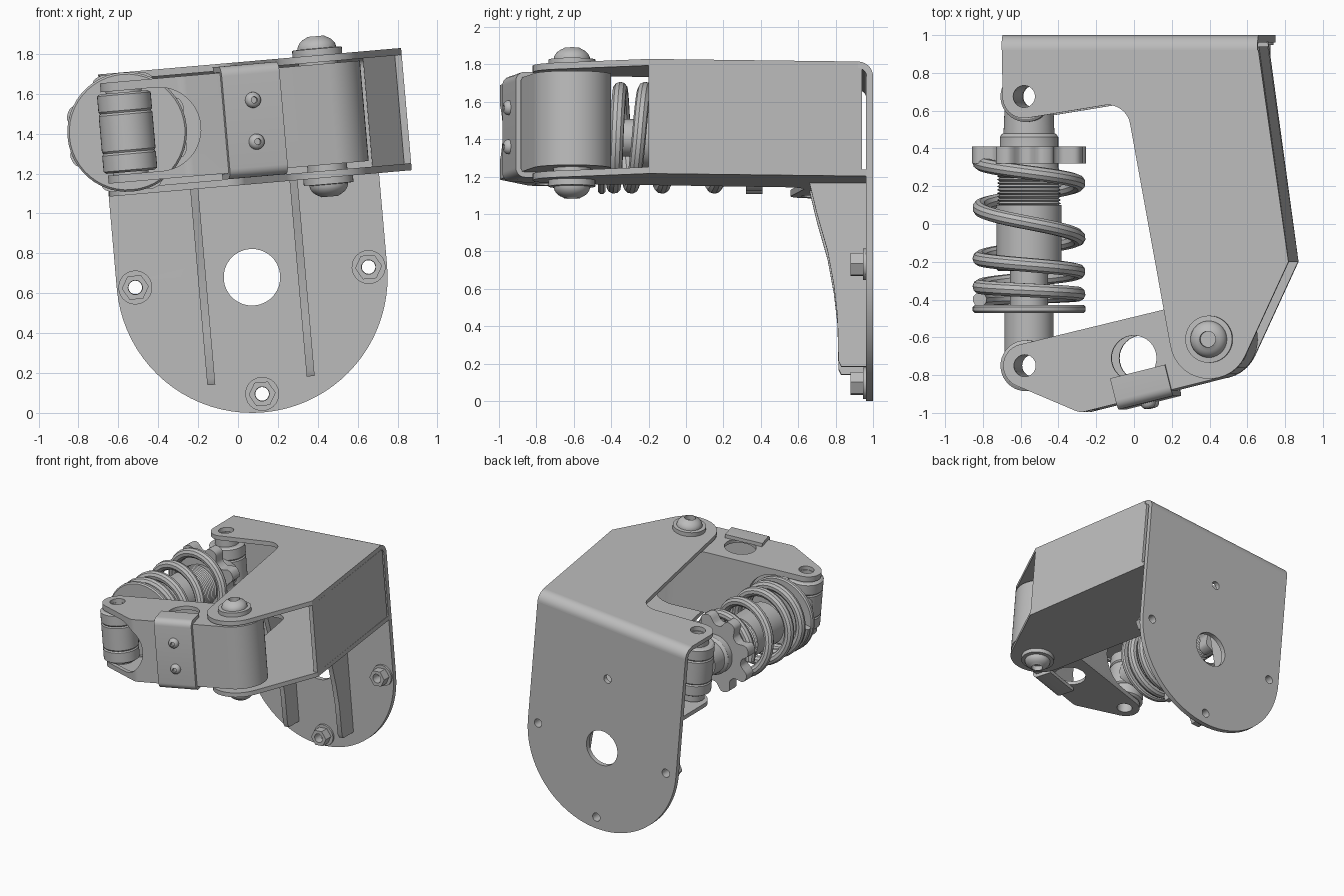
import bpy, bmesh, math
from mathutils import Matrix, Vector

cube = bpy.data.objects.get("Cube")
if cube:
    bpy.data.objects.remove(cube, do_unlink=True)

GREY = (0.5, 0.5, 0.5, 1)
grey = bpy.data.materials.new("plain_grey")
grey.use_nodes = True
grey.diffuse_color = GREY
grey.node_tree.nodes["Principled BSDF"].inputs["Base Color"].default_value = GREY

# The whole bracket leans five degrees about the y axis
LEAN = Matrix.Translation((0.07, 0, 0.68)) @ Matrix.Rotation(math.radians(-5), 4, 'Y')
ALONG = {
    'Z': Matrix.Identity(4),
    'Y': Matrix(((1, 0, 0, 0), (0, 0, -1, 0), (0, 1, 0, 0), (0, 0, 0, 1))),
    'X': Matrix(((0, 0, 1, 0), (1, 0, 0, 0), (0, 1, 0, 0), (0, 0, 0, 1))),
}
MID = 0.78          # height of the shock axis
PIVOT = (0.424, -0.61)
EYE = (-0.56, -0.75)
REAR_EYE = (-0.56, 0.675)


def move(x, y, z):
    return Matrix.Translation((x, y, z))


def finish(name, bm, matrix):
    bmesh.ops.remove_doubles(bm, verts=bm.verts, dist=1e-5)
    bmesh.ops.transform(bm, matrix=LEAN @ matrix, verts=bm.verts)
    bmesh.ops.recalc_face_normals(bm, faces=bm.faces)
    me = bpy.data.meshes.new(name)
    bm.to_mesh(me)
    bm.free()
    me.materials.clear()
    me.materials.append(grey)
    me.shade_smooth()
    me.set_sharp_from_angle(angle=math.radians(32))
    ob = bpy.data.objects.new(name, me)
    bpy.context.collection.objects.link(ob)
    return ob


def curve_mesh(cu):
    ob = bpy.data.objects.new("helper_curve", cu)
    bpy.context.collection.objects.link(ob)
    dg = bpy.context.evaluated_depsgraph_get()
    me = bpy.data.meshes.new_from_object(ob.evaluated_get(dg))
    bm = bmesh.new()
    bm.from_mesh(me)
    bpy.data.objects.remove(ob, do_unlink=True)
    bpy.data.meshes.remove(me)
    return bm


def add_spline(cu, pts, cyclic):
    sp = cu.splines.new('POLY')
    sp.points.add(len(pts) - 1)
    for p, co in zip(sp.points, pts):
        p.co = (*co, 0, 1) if len(co) == 2 else (*co, 1)
    sp.use_cyclic_u = cyclic


def prism(name, loops, axis, lo, hi, matrix=Matrix.Identity(4)):
    """Extrude an outline (first loop) with holes (other loops) along an axis."""
    cu = bpy.data.curves.new(name, 'CURVE')
    cu.dimensions, cu.fill_mode = '2D', 'BOTH'
    cu.extrude = (hi - lo) / 2
    for loop in loops:
        add_spline(cu, loop, True)
    mid = (lo + hi) / 2
    shift = move(0, 0, -mid if axis == 'Y' else mid)
    return finish(name, curve_mesh(cu), matrix @ ALONG[axis] @ shift)


def lathe(name, profile, matrix, steps=40):
    """Spin a (radius, height) profile around the local z axis."""
    bm = bmesh.new()
    vs = [bm.verts.new((r, 0, z)) for r, z in profile]
    es = [bm.edges.new(pair) for pair in zip(vs, vs[1:])]
    bmesh.ops.spin(bm, geom=vs + es, cent=(0, 0, 0), axis=(0, 0, 1),
                   angle=math.tau, steps=steps)
    return finish(name, bm, matrix)


def arc(cx, cy, r, a0, a1, n=14):
    angles = [math.radians(a0 + (a1 - a0) * i / n) for i in range(n + 1)]
    return [(cx + r * math.cos(a), cy + r * math.sin(a)) for a in angles]


def circle(cx, cy, r, n=32):
    return arc(cx, cy, r, 0, 360 - 360 / n, n - 1)


# Upper and lower bracket plates
def bracket_outline(back):
    return (arc(*REAR_EYE, 0.115, 180, 278) + arc(-0.115, 0.51, 0.12, 98, 10)
            + arc(*PIVOT, 0.21, 190, 335) + [(0.845, -0.2), (0.685, back), (-0.677, back)])


for name, back, lo in (("upper_plate", 0.92, 1.045), ("lower_plate", 0.965, 0.465)):
    prism(name, [bracket_outline(back), circle(*REAR_EYE, 0.058)], 'Z', lo, lo + 0.035)

# Back plate, rounded fold and slanted side wall
BOLTS = [(-0.587, 0), (0.587, 0), (0, -0.587)]
prism("back_plate",
      [arc(0, 0, 0.68, 180, 360, 40) + [(0.68, 1.0), (-0.68, 1.0)], circle(0, 0, 0.142)]
      + [circle(u, w, 0.034, 20) for u, w in BOLTS + [(0, 0.587)]], 'Y', 0.962, 1.0)
prism("top_fold", [arc(0.92, 1.0, 0.08, 0, 90) + arc(0.92, 1.0, 0.045, 90, 0)],
      'X', -0.68, 0.68)
prism("side_wall", [[(0.65, 0.94), (0.81, -0.2), (0.845, -0.2), (0.685, 0.94)]],
      'Z', 0.5, 1.045)

# Curved stiffening ribs under the lower plate
rib = [(0.965, 0.466), (0.66, 0.466), (0.70, 0.3), (0.757, 0.1), (0.79, -0.08), (0.81, -0.25),
       (0.815, -0.49), (0.83, -0.52), (0.965, -0.52)]
for side, u in (("right", -0.25), ("left", 0.25)):
    prism(side + "_rib", [rib], 'X', u - 0.02, u + 0.02)

# Mounting nuts with washers
for i, (u, w) in enumerate(BOLTS):
    at = move(u, 0, w)
    lathe(f"washer_{i}", [(0.035, 0), (0.085, 0), (0.085, 0.015), (0.035, 0.015), (0.035, 0)],
          move(u, 0.962, w) @ ALONG['Y'], 28)
    prism(f"hex_nut_{i}", [circle(0, 0, 0.068, 6), circle(0, 0, 0.036, 20)],
          'Y', 0.88, 0.948, at)


# Swing arm: two plates joined by a wall that wraps around the pivot
def arm_outline(inset=0):
    return (arc(*PIVOT, 0.21 - inset, -76, 104, 24) + arc(*EYE, 0.115 - inset, 104, 246)
            + arc(-0.26, -0.915, 0.08 - inset, 246, 284))


for name, lo in (("arm_upper_plate", 1.005), ("arm_lower_plate", 0.53)):
    prism(name, [arm_outline(), circle(0.02, -0.71, 0.12), circle(*EYE, 0.058)],
          'Z', lo, lo + 0.03)
arm_wall = prism("arm_wall", [arm_outline(), arm_outline(0.03)], 'Z', 0.531, 1.034)
cutter = prism("notch_cutter", [arc(-0.4, MID, 0.21, -90, 90, 24)
                                + [(-1, MID + 0.21), (-1, MID - 0.21)]], 'Y', -1.3, -0.3)
cutter.hide_render = True
cut = arm_wall.modifiers.new("notch", 'BOOLEAN')
cut.operation, cut.solver, cut.object = 'DIFFERENCE', 'EXACT', cutter
bpy.context.view_layer.update()
notched = bpy.data.meshes.new_from_object(
    arm_wall.evaluated_get(bpy.context.evaluated_depsgraph_get()))
arm_wall.modifiers.clear()
arm_wall.data = notched
notched.set_sharp_from_angle(angle=math.radians(32))
bpy.data.objects.remove(cutter, do_unlink=True)

# Pivot sleeve and domed pivot bolts
lathe("pivot_sleeve", [(0, 0.49), (0.1, 0.49), (0.1, 1.05), (0, 1.05)], move(*PIVOT, 0))
dome = [(0, 0.055), (0.042, 0.055), (0.042, 0.096)] + \
       [(0.097 * math.cos(a), 0.035 + 0.065 * math.sin(a))
        for a in (math.radians(d) for d in range(60, -1, -10))] + \
       [(0.125, 0.033), (0.125, 0), (0, 0)]
lathe("upper_pivot_bolt", dome, move(*PIVOT, 1.08))
lathe("lower_pivot_bolt", dome, move(*PIVOT, 0.465) @ Matrix.Rotation(math.pi, 4, 'X'))

# Clamp strap folded over the front of the arm, with two button screws
strap_at = move(0.075, -0.917, 0) @ Matrix.Rotation(math.radians(14), 4, 'Z')
strap = ([(0.14, 1.066)] + arc(0.02, 1.016, 0.05, 90, 180, 6)
         + arc(0.02, 0.55, 0.05, 180, 270, 6) + [(0.14, 0.5), (0.14, 0.529)]
         + arc(0.02, 0.55, 0.021, 270, 180, 6) + arc(0.02, 1.016, 0.021, 180, 90, 6)
         + [(0.14, 1.037)])
prism("clamp_strap", [strap], 'X', -0.15, 0.15, strap_at)
button = [(0, 0.012), (0.016, 0.012), (0.016, 0.03), (0.028, 0.026), (0.038, 0.014), (0.04, 0)]
for name, w in (("upper_screw", 0.885), ("lower_screw", 0.675)):
    lathe(name, button, strap_at @ move(0, -0.03, w) @ ALONG['Y'], 24)

# Shock absorber eyes
eye = [(0.058, -0.2), (0.12, -0.2), (0.135, -0.19), (0.135, -0.11), (0.128, -0.1), (0.135, -0.09),
       (0.135, 0.09), (0.128, 0.1), (0.135, 0.11), (0.135, 0.19), (0.12, 0.2), (0.058, 0.2),
       (0.058, -0.2)]
spacer = [(0.058, -0.255), (0.09, -0.255), (0.09, 0.255), (0.058, 0.255), (0.058, -0.255)]
for name, (u, y), half in (("front", EYE, 0.225), ("rear", REAR_EYE, 0.262)):
    lathe(name + "_eye", eye, move(u, y, MID))
    lathe(name + "_bushing", [(r, z * half / 0.255) for r, z in spacer], move(u, y, MID - 0.002))

# Shock body: rod, seat, threaded tube and rear neck, spun along y
along_shock = move(EYE[0], 0, MID) @ ALONG['Y'] @ Matrix.Rotation(math.pi, 4, 'X')
threads = []
for i in range(10):
    y = 0.1 + i * 0.018
    threads += [(0.155, y), (0.17, y + 0.009)]
body = ([(0, -0.68), (0.13, -0.68), (0.13, -0.47), (0.29, -0.47), (0.3, -0.46), (0.3, -0.44),
         (0.29, -0.43), (0.1, -0.43), (0.1, -0.25), (0.16, -0.25), (0.172, -0.24), (0.172, 0.1)]
        + threads + [(0.155, 0.3), (0.155, 0.46), (0.145, 0.475), (0.135, 0.48),
                     (0.13, 0.6), (0, 0.6)])
lathe("shock_body", body, along_shock, 48)

# Lobed adjuster knob
knob = []
for i in range(128):
    a = math.tau * i / 128
    r = 0.272 + 0.042 * math.tanh(1.8 * math.cos(8 * a - math.pi))
    knob.append((EYE[0] + r * math.cos(a), MID + r * math.sin(a)))
prism("adjuster_knob", [knob], 'Y', 0.32, 0.41)

# Coil spring, tighter toward the front seat
heights = [0.33, 0.22, 0.09, -0.07, -0.18, -0.25, -0.33, -0.37, -0.4]
coil, per_half = [], 18
for i in range((len(heights) - 1) * per_half + 1):
    k = min(i // per_half, len(heights) - 2)
    f = i / per_half - k
    a = math.pi - math.pi * i / per_half
    coil.append((EYE[0] + 0.262 * math.cos(a), heights[k] * (1 - f) + heights[k + 1] * f,
                 MID + 0.262 * math.sin(a)))
cu = bpy.data.curves.new("spring_path", 'CURVE')
cu.dimensions, cu.bevel_depth, cu.bevel_resolution = '3D', 0.038, 3
cu.use_fill_caps = True
add_spline(cu, coil, False)
finish("coil_spring", curve_mesh(cu), Matrix.Identity(4))
